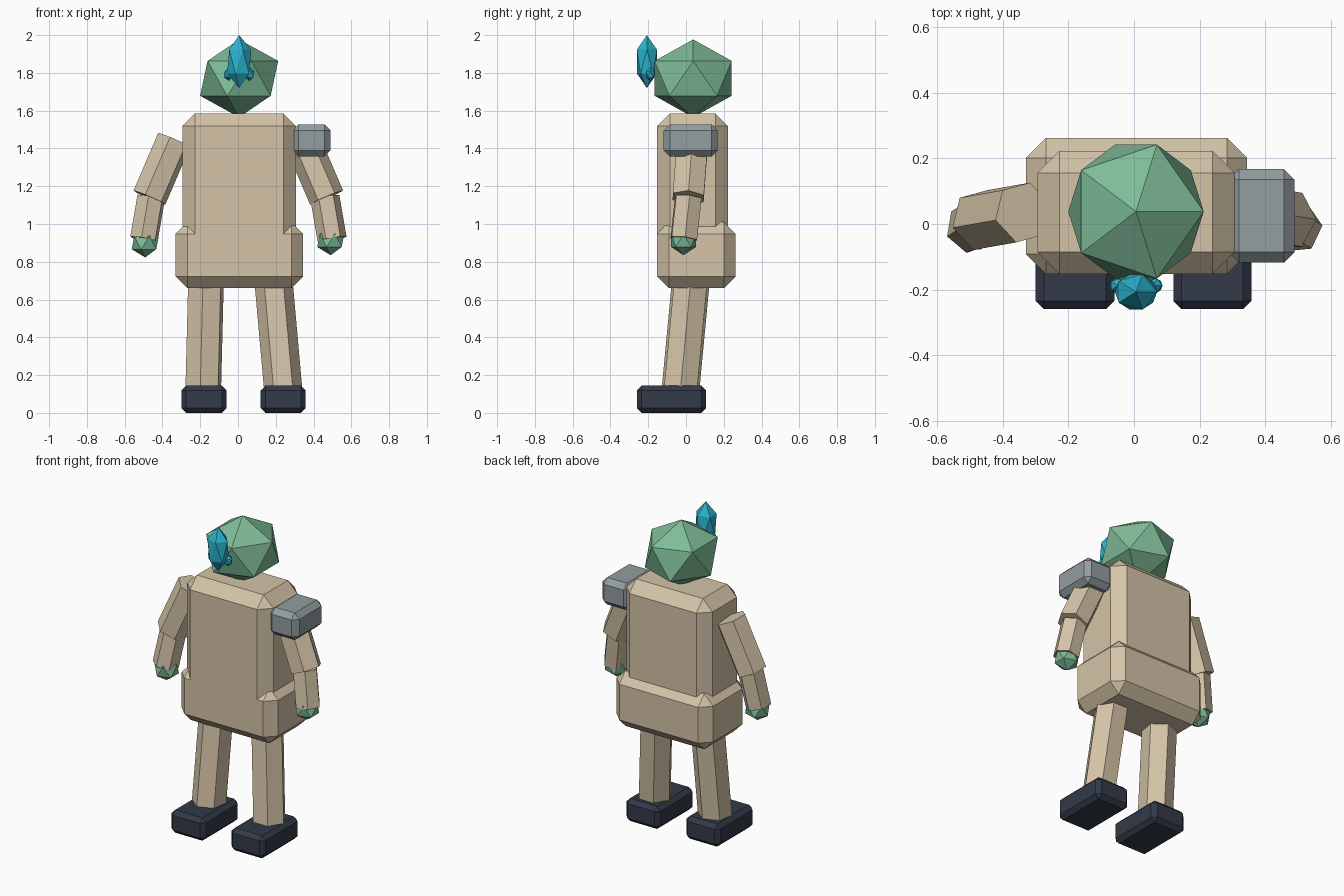
import bpy
import bmesh
import math
from mathutils import Vector, Matrix

if "Cube" in bpy.data.objects:
    bpy.data.objects.remove(bpy.data.objects["Cube"], do_unlink=True)


def material(name, rgb):
    m = bpy.data.materials.new(name)
    m.use_nodes = True
    m.diffuse_color = (*rgb, 1)
    m.node_tree.nodes["Principled BSDF"].inputs["Base Color"].default_value = (*rgb, 1)
    return m


TAN = material("tan_cloth", (0.66, 0.55, 0.39))
GREEN = material("green_skin", (0.21, 0.50, 0.31))
GREY = material("grey_metal", (0.29, 0.34, 0.35))
NAVY = material("dark_boot", (0.032, 0.042, 0.065))
CYAN = material("cyan_crystal", (0.022, 0.46, 0.62))


def finish(name, bm, mat):
    bmesh.ops.recalc_face_normals(bm, faces=bm.faces)
    mesh = bpy.data.meshes.new(name)
    bm.to_mesh(mesh)
    bm.free()
    mesh.materials.append(mat)
    obj = bpy.data.objects.new(name, mesh)
    bpy.context.collection.objects.link(obj)


def chamfered_box(name, low, high, bevel, mat):
    """Box between two corners with single-cut chamfers on every edge."""
    low, high = Vector(low), Vector(high)
    bm = bmesh.new()
    bmesh.ops.create_cube(bm, size=1)
    bmesh.ops.scale(bm, vec=high - low, verts=bm.verts)
    bmesh.ops.translate(bm, vec=(low + high) / 2, verts=bm.verts)
    bmesh.ops.bevel(bm, geom=bm.edges[:], offset=bevel, segments=1,
                    profile=0.5, affect='EDGES')
    finish(name, bm, mat)


def gem(name, centre, radii, mat):
    """Stretched icosahedron."""
    bm = bmesh.new()
    bmesh.ops.create_icosphere(bm, subdivisions=1, radius=1)
    bmesh.ops.scale(bm, vec=radii, verts=bm.verts)
    bmesh.ops.translate(bm, vec=centre, verts=bm.verts)
    finish(name, bm, mat)


def limb(name, bottom, top, radius, twist, mat):
    """Six-sided prism between two points; twist 0 puts a flat face forward."""
    bottom, top = Vector(bottom), Vector(top)
    axis = top - bottom
    bm = bmesh.new()
    bmesh.ops.create_cone(bm, cap_ends=True, segments=6, radius1=radius,
                          radius2=radius, depth=axis.length)
    bm.verts.ensure_lookup_table()
    start = math.atan2(bm.verts[0].co.y, bm.verts[0].co.x)
    turn = Matrix.Rotation(math.radians(twist) - start, 4, 'Z')
    tilt = Vector((0, 0, 1)).rotation_difference(axis).to_matrix().to_4x4()
    place = Matrix.Translation((bottom + top) / 2)
    bmesh.ops.transform(bm, matrix=place @ tilt @ turn, verts=bm.verts)
    finish(name, bm, mat)


# Body
chamfered_box("torso", (-0.295, -0.153, 0.86), (0.307, 0.223, 1.585), 0.067, TAN)
chamfered_box("hips", (-0.33, -0.153, 0.66), (0.345, 0.263, 1.01), 0.062, TAN)

# Head and forehead crystal
gem("head", (0.006, 0.038, 1.771), (0.231, 0.24, 0.206), GREEN)
gem("crystal", (0.006, -0.207, 1.86), (0.072, 0.063, 0.14), CYAN)
for side, label in ((-1, "right"), (1, "left")):
    gem(label + "_crystal_chip", (0.006 + side * 0.055, -0.188, 1.793),
        (0.029, 0.026, 0.036), CYAN)

# Arms and hands
for side, label in ((-1, "right"), (1, "left")):
    limb(label + "_upper_arm", (side * 0.469, 0.012, 1.14),
         (side * 0.338, 0.035, 1.445), 0.095, 15 if side < 0 else 0, TAN)
    limb(label + "_forearm", (side * 0.498, -0.012, 0.92),
         (side * 0.46, 0.012, 1.14), 0.078, 20 if side < 0 else 5, TAN)
    gem(label + "_hand", (side * 0.491, -0.013, 0.907 + side * 0.006),
        (0.08, 0.077, 0.078), GREEN)

# Pad on one shoulder
chamfered_box("shoulder_pad", (0.288, -0.118, 1.357), (0.489, 0.167, 1.528), 0.032, GREY)

# Legs and boots
limb("right_leg", (-0.185, -0.033, 0.08), (-0.167, 0.035, 0.8), 0.101, 21, TAN)
limb("left_leg", (0.243, -0.033, 0.08), (0.179, 0.035, 0.8), 0.101, 0, TAN)
for label, inner, outer in (("right", -0.3, -0.06), ("left", 0.12, 0.358)):
    chamfered_box(label + "_boot", (inner, -0.26, 0), (outer, 0.107, 0.144), 0.025, NAVY)
